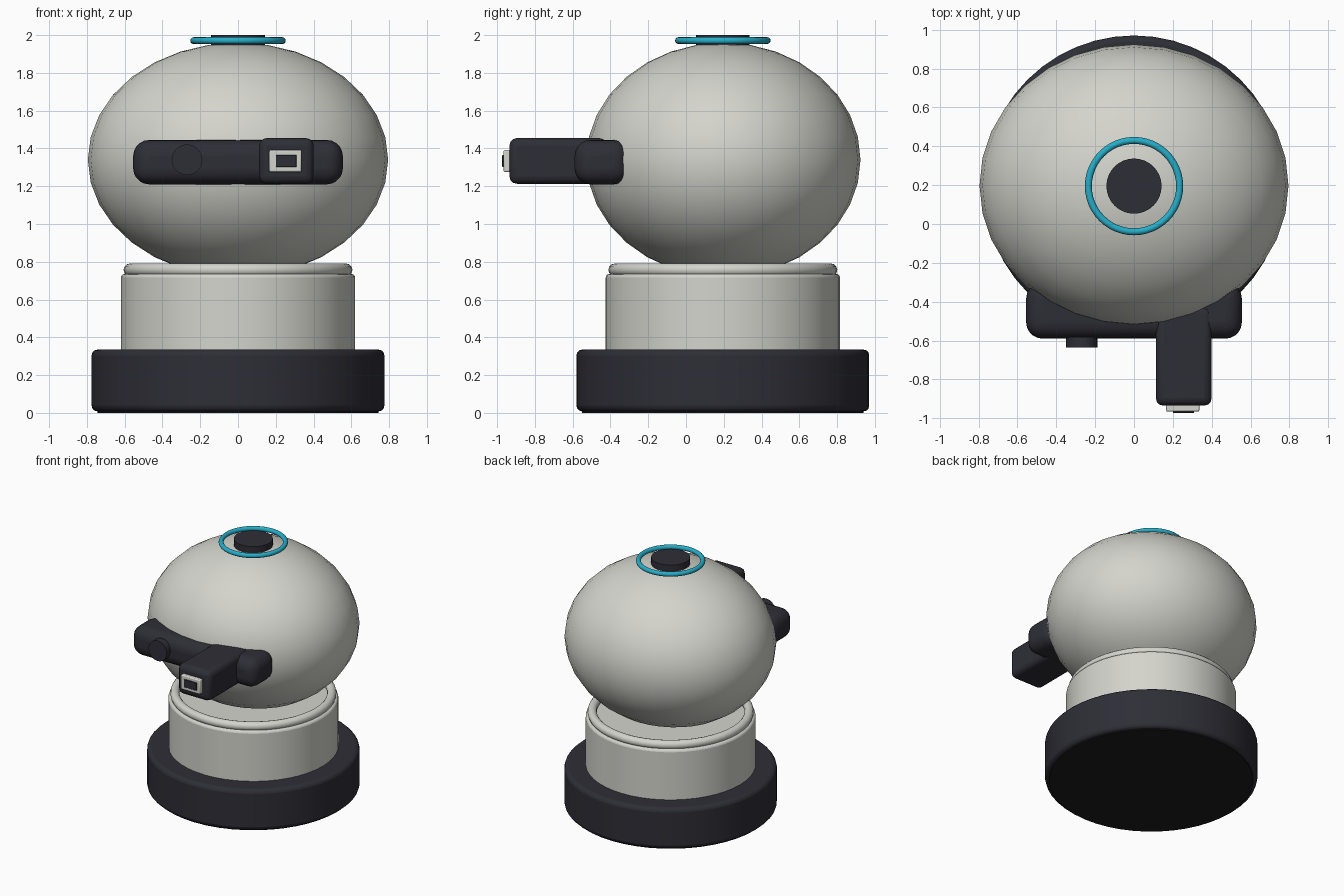
import bpy, math

if "Cube" in bpy.data.objects:
    bpy.data.objects.remove(bpy.data.objects["Cube"])

CY = 0.195  # shared axis of the round parts


def material(name, rgb):
    m = bpy.data.materials.new(name)
    m.diffuse_color = (*rgb, 1)
    m.use_nodes = True
    m.node_tree.nodes["Principled BSDF"].inputs["Base Color"].default_value = m.diffuse_color
    return m


WHITE = material("warm white", (0.66, 0.66, 0.61))
DARK = material("dark slate", (0.027, 0.027, 0.037))
CYAN = material("cyan", (0.02, 0.42, 0.58))
BLACK = material("rubber black", (0.012, 0.012, 0.013))


def finish(name, mat, bevel=0, segments=3):
    ob = bpy.context.object
    ob.name = name
    ob.data.materials.append(mat)
    bpy.ops.object.transform_apply(location=False, rotation=True, scale=True)
    if bevel:
        mod = ob.modifiers.new("rounding", 'BEVEL')
        mod.width = bevel
        mod.segments = segments
        mod.limit_method = 'ANGLE'
    bpy.ops.object.shade_smooth_by_angle(angle=math.radians(35))
    return ob


def drum(name, mat, r, z0, z1, bevel=0, sides=48):
    bpy.ops.mesh.primitive_cylinder_add(vertices=sides, radius=r, depth=z1 - z0,
                                        location=(0, CY, (z0 + z1) / 2))
    return finish(name, mat, bevel)


def ring(name, mat, major, minor, z):
    bpy.ops.mesh.primitive_torus_add(location=(0, CY, z), major_radius=major, minor_radius=minor,
                                     major_segments=48, minor_segments=12)
    return finish(name, mat)


def box(name, mat, xs, ys, zs, bevel, segments=3):
    spans = (xs, ys, zs)
    bpy.ops.mesh.primitive_cube_add(size=1, location=[(a + b) / 2 for a, b in spans])
    bpy.context.object.scale = [b - a for a, b in spans]
    return finish(name, mat, bevel, segments)


# Base, foot pad and neck
drum("foot_pad", BLACK, 0.745, 0.0, 0.03)
drum("base", DARK, 0.775, 0.008, 0.335, 0.03)
drum("neck", WHITE, 0.62, 0.30, 0.735, 0.018)
ring("neck_collar", WHITE, 0.572, 0.034, 0.757)

# Oval head
bpy.ops.mesh.primitive_uv_sphere_add(segments=32, ring_count=16, radius=1, location=(0, CY + 0.003, 1.34))
bpy.context.object.scale = (0.795, 0.726, 0.62)
finish("head", WHITE)

# Top light ring and cap
ring("top_ring", CYAN, 0.235, 0.018, 1.971)
drum("top_cap", DARK, 0.142, 1.92, 2.0, sides=32)

# Face bar with a round sensor
box("face_bar", DARK, (-0.555, 0.555), (-0.59, -0.30), (1.21, 1.445), 0.085, 5)
bpy.ops.mesh.primitive_cylinder_add(vertices=32, radius=0.081, depth=0.055, location=(-0.27, -0.608, 1.34),
                                    rotation=(math.pi / 2, 0, 0))
finish("round_sensor", DARK)

# Forward snout with a framed tip
box("snout", DARK, (0.112, 0.40), (-0.935, -0.42), (1.213, 1.455), 0.04)
box("snout_frame", WHITE, (0.165, 0.337), (-0.966, -0.92), (1.275, 1.392), 0.008, 2)
box("snout_slot", DARK, (0.2, 0.31), (-0.973, -0.95), (1.302, 1.366), 0.004, 2)
